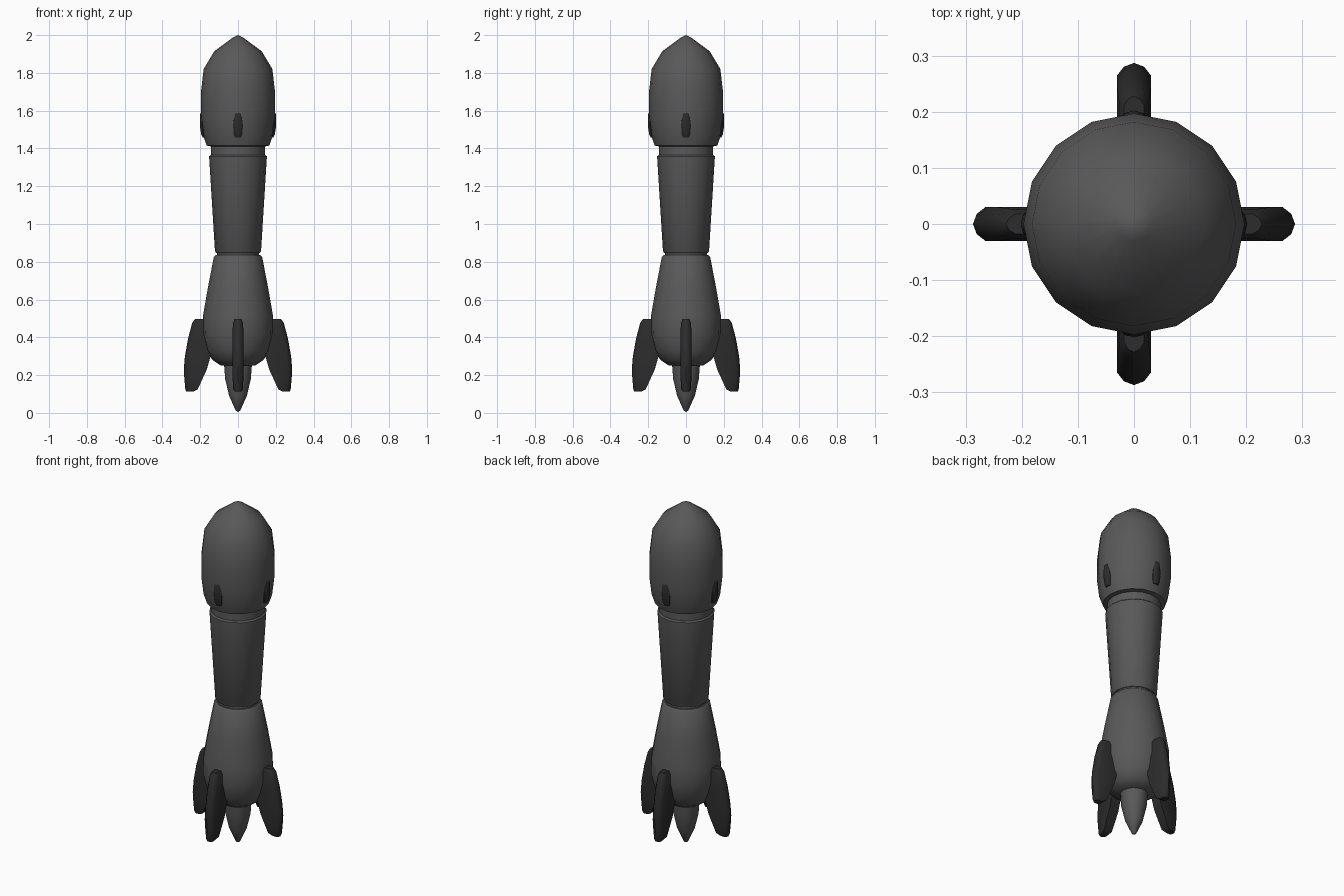
import bpy, bmesh, math
from mathutils import Matrix

if "Cube" in bpy.data.objects:
    bpy.data.objects.remove(bpy.data.objects["Cube"])


def material(name, c):
    m = bpy.data.materials.new(name)
    m.diffuse_color = (c, c, c, 1)
    m.use_nodes = True
    m.node_tree.nodes["Principled BSDF"].inputs["Base Color"].default_value = m.diffuse_color
    return m


HULL = material("hull grey", 0.1)
DARK = material("dark grey", 0.025)


def finish(name, bm, mat, angle=40):
    bmesh.ops.remove_doubles(bm, verts=bm.verts, dist=1e-5)
    bmesh.ops.recalc_face_normals(bm, faces=bm.faces)
    me = bpy.data.meshes.new(name)
    bm.to_mesh(me)
    bm.free()
    me.materials.append(mat)
    ob = bpy.data.objects.new(name, me)
    bpy.context.collection.objects.link(ob)
    bpy.ops.object.select_all(action='DESELECT')
    ob.select_set(True)
    bpy.context.view_layer.objects.active = ob
    bpy.ops.object.shade_smooth_by_angle(angle=math.radians(angle))
    return ob


def lathe(name, profile, mat, sides=16):
    """Revolve (radius, z) points about z."""
    bm = bmesh.new()
    vs = [bm.verts.new((r, 0, z)) for r, z in profile]
    es = [bm.edges.new(p) for p in zip(vs, vs[1:])]
    bmesh.ops.spin(bm, geom=vs + es, axis=(0, 0, 1), cent=(0, 0, 0),
                   steps=sides, angle=2 * math.pi)
    return finish(name, bm, mat)


def blade(name, rows, half, mat, turn):
    """Loft octagonal sections; rows are (inner x, outer x, z, width factor)."""
    bm = bmesh.new()
    rings = []
    for a, b, z, k in rows:
        h = half * k
        e = min(0.022, (b - a) * 0.3)
        pts = [(a, -h), (b - e, -h), (b - e * .3, -h * .6), (b, 0),
               (b - e * .3, h * .6), (b - e, h), (a, h)]
        rings.append([bm.verts.new((x, y, z)) for x, y in pts])
    for r, s in zip(rings, rings[1:]):
        for i in range(7):
            j = (i + 1) % 7
            bm.faces.new((r[i], r[j], s[j], s[i]))
    bm.faces.new(rings[0])
    bm.faces.new(rings[-1])
    bm.transform(Matrix.Rotation(turn, 4, 'Z'))
    return finish(name, bm, mat)


# Stacked hull sections
lathe("nose_section", [(0, 2), (.03, 1.985), (.125, 1.915), (.182, 1.82), (.197, 1.69),
                       (.197, 1.57), (.185, 1.47), (.166, 1.415), (.14, 1.41), (0, 1.41)], HULL)
lathe("neck_ring", [(0, 1.42), (.143, 1.42), (.143, 1.35), (0, 1.35)], HULL)
lathe("middle_section", [(0, 1.365), (.145, 1.365), (.153, 1.358), (.122, .855),
                         (.115, .847), (0, .847)], HULL)
lathe("waist_ring", [(0, .86), (.111, .86), (.111, .82), (0, .82)], HULL)
lathe("lower_section", [(0, .835), (.118, .835), (.128, .825), (.16, .66), (.186, .51),
                        (.188, .42), (.165, .33), (.135, .28), (.09, .25), (0, .25)], HULL)
lathe("tail_cone", [(0, .27), (.075, .27), (.068, .18), (.047, .09), (.012, .012), (0, .005),
                    (0, 0)], HULL)

# Four tail fins and four small ports on the axes
FIN = [(.17, .228, .497, .6), (.165, .243, .475, .9), (.16, .265, .39, 1),
       (.145, .281, .30, 1), (.165, .287, .23, 1), (.188, .284, .18, .95),
       (.213, .279, .125, .85), (.237, .273, .112, .6)]
PORT = [(.16, .187, 1.457, .6), (.16, .195, 1.475, .9), (.16, .202, 1.52, 1),
        (.16, .202, 1.56, .85), (.16, .2, 1.582, .7), (.16, .196, 1.59, .45)]
for i, side in enumerate(("right", "back", "left", "front")):
    blade(side + "_fin", FIN, .03, DARK, i * math.pi / 2)
    blade(side + "_port", PORT, .026, DARK, i * math.pi / 2)
